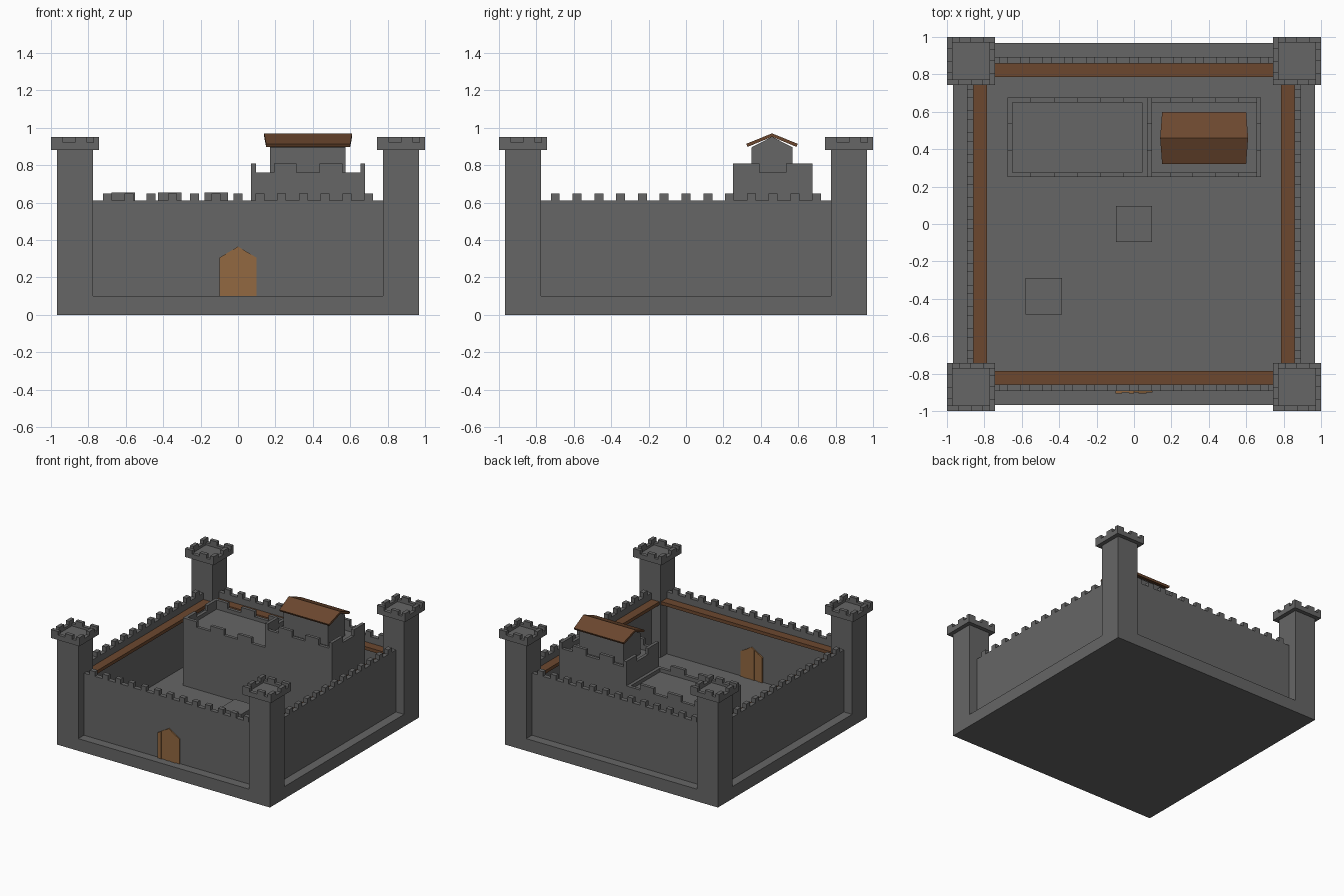
import bpy, bmesh
from mathutils import Matrix, Vector

if "Cube" in bpy.data.objects:
    bpy.data.objects.remove(bpy.data.objects["Cube"])


def material(name, col):
    m = bpy.data.materials.new(name)
    m.diffuse_color = (*col, 1)
    m.use_nodes = True
    m.node_tree.nodes["Principled BSDF"].inputs["Base Color"].default_value = m.diffuse_color
    return m


STONE = material("grey stone", (0.133, 0.133, 0.133))
WOOD = material("dark brown wood", (0.15, 0.064, 0.028))
DOOR = material("light brown wood", (0.29, 0.14, 0.052))


def finish(name, bm, mat):
    bmesh.ops.recalc_face_normals(bm, faces=bm.faces[:])
    me = bpy.data.meshes.new(name)
    bm.to_mesh(me)
    bm.free()
    me.materials.append(mat)
    ob = bpy.data.objects.new(name, me)
    bpy.context.collection.objects.link(ob)
    return ob


def build(name, boxes, mat):
    """One object from boxes given as (x0, x1, y0, y1, z0, z1)."""
    bm = bmesh.new()
    for x0, x1, y0, y1, z0, z1 in boxes:
        mat4 = Matrix.Translation(((x0 + x1) / 2, (y0 + y1) / 2, (z0 + z1) / 2)) \
            @ Matrix.Diagonal((x1 - x0, y1 - y0, z1 - z0, 1))
        bmesh.ops.create_cube(bm, size=1, matrix=mat4)
    return finish(name, bm, mat)


def prism(bm, pts, direction):
    """Extrude a closed polygon along a vector."""
    f = bm.faces.new([bm.verts.new(p) for p in pts])
    r = bmesh.ops.extrude_face_region(bm, geom=[f], use_keep_orig=True)
    vs = [g for g in r["geom"] if isinstance(g, bmesh.types.BMVert)]
    bmesh.ops.translate(bm, vec=Vector(direction), verts=vs)


def segments(a, b, n, cells):
    s = (b - a) / n
    return [(a + i * s, a + (i + 1) * s) for i in cells]


def parapet(x0, x1, y0, y1, z0, z1, z2, t, nx, ny, front, back, left, right):
    """Hollow rim z0..z1 with merlons up to z2 in the listed cells per side."""
    out = [(x0, x1, y0, y0 + t, z0, z1), (x0, x1, y1 - t, y1, z0, z1),
           (x0, x0 + t, y0 + t, y1 - t, z0, z1), (x1 - t, x1, y0 + t, y1 - t, z0, z1)]
    out += [(a, b, y0, y0 + t, z1, z2) for a, b in segments(x0, x1, nx, front)]
    out += [(a, b, y1 - t, y1, z1, z2) for a, b in segments(x0, x1, nx, back)]
    out += [(x0, x0 + t, a, b, z1, z2) for a, b in segments(y0, y1, ny, left)]
    out += [(x1 - t, x1, a, b, z1, z2) for a, b in segments(y0, y1, ny, right)]
    return out


# Base slab
build("base", [(-.967, .967, -.967, .967, 0, .1)], STONE)

# Corner towers with overhanging crenellated tops
for sx, nx in ((-1, "left"), (1, "right")):
    for sy, ny in ((-1, "front"), (1, "back")):
        cx, cy, h = sx * .871, sy * .871, .129
        boxes = [(cx - .096, cx + .096, cy - .096, cy + .096, .0, .88),
                 (cx - h, cx + h, cy - h, cy + h, .88, .9)]
        boxes += parapet(cx - h, cx + h, cy - h, cy + h, .9, .92, .95, .03, 4, 4,
                         (0, 2), (1, 3), (1, 3), (0, 2))
        build(f"{ny}_{nx}_tower", boxes, STONE)

# Curtain walls with merlons, and wooden walkways behind them
for k, side in enumerate(("front", "right", "back", "left")):
    wall = [(-.8, .8, -.893, -.857, .1, .61)]
    for i in range(-6, 7):
        c = i * .1165
        wall.append((c - .024, c + .024, -.893, -.857, .61, .648))
    rot = Matrix.Rotation(k * 1.5707963, 4, 'Z')
    build(f"{side}_wall", wall, STONE).data.transform(rot)
    build(f"{side}_walkway", [(-.78, .78, -.857, -.785, .53, .557)], WOOD).data.transform(rot)

# Pointed door of planks at slightly different depths
bm = bmesh.new()
edges = [-.1, -.065, -.028, 0, .025, .068, .1]


def arch(x):
    return .365 - .6 * abs(x)


for i, (a, b) in enumerate(zip(edges, edges[1:])):
    d = .004 * (i % 2)
    prism(bm, [(a, -.905 + d, .1), (b, -.905 + d, .1),
               (b, -.905 + d, arch(b)), (a, -.905 + d, arch(a))], (0, .06 - 2 * d, 0))
finish("gate_door", bm, DOOR)

# Keep: low wing and taller block
low = [(-.675, .07, .25, .675, .1, .58)]
low += parapet(-.675, .07, .25, .675, .58, .61, .655, .026, 6, 3,
               (0, 2, 4), (0, 2, 4), (0, 2), ())
build("keep_low_wing", low, STONE)
high = [(.07, .68, .25, .675, .1, .72)]
high += parapet(.07, .68, .25, .675, .72, .76, .81, .026, 5, 3,
                (1, 3), (1, 3), (0, 2), (0, 2))
build("keep_high_block", high, STONE)

# Gabled house on the keep
bm = bmesh.new()
prism(bm, [(.17, .35, .72), (.17, .57, .72), (.17, .57, .895),
           (.17, .46, .952), (.17, .35, .895)], (.405, 0, 0))
finish("roof_house", bm, STONE)

# Pitched roof slab, ridge slightly longer than the eaves
bm = bmesh.new()
prism(bm, [(.14, .46, .97), (.14, .322, .914), (.14, .33, .898),
           (.14, .46, .952), (.14, .59, .898), (.14, .598, .914)], (.47, 0, 0))
for v in bm.verts:
    if v.co.z < .93:
        v.co.x += .01 if v.co.x < .3 else -.01
finish("house_roof", bm, WOOD)

# Stone blocks in the courtyard
build("centre_block", [(-.097, .097, -.097, .097, .1, .2)], STONE)
build("corner_block", [(-.58, -.386, -.483, -.29, .1, .2)], STONE)
